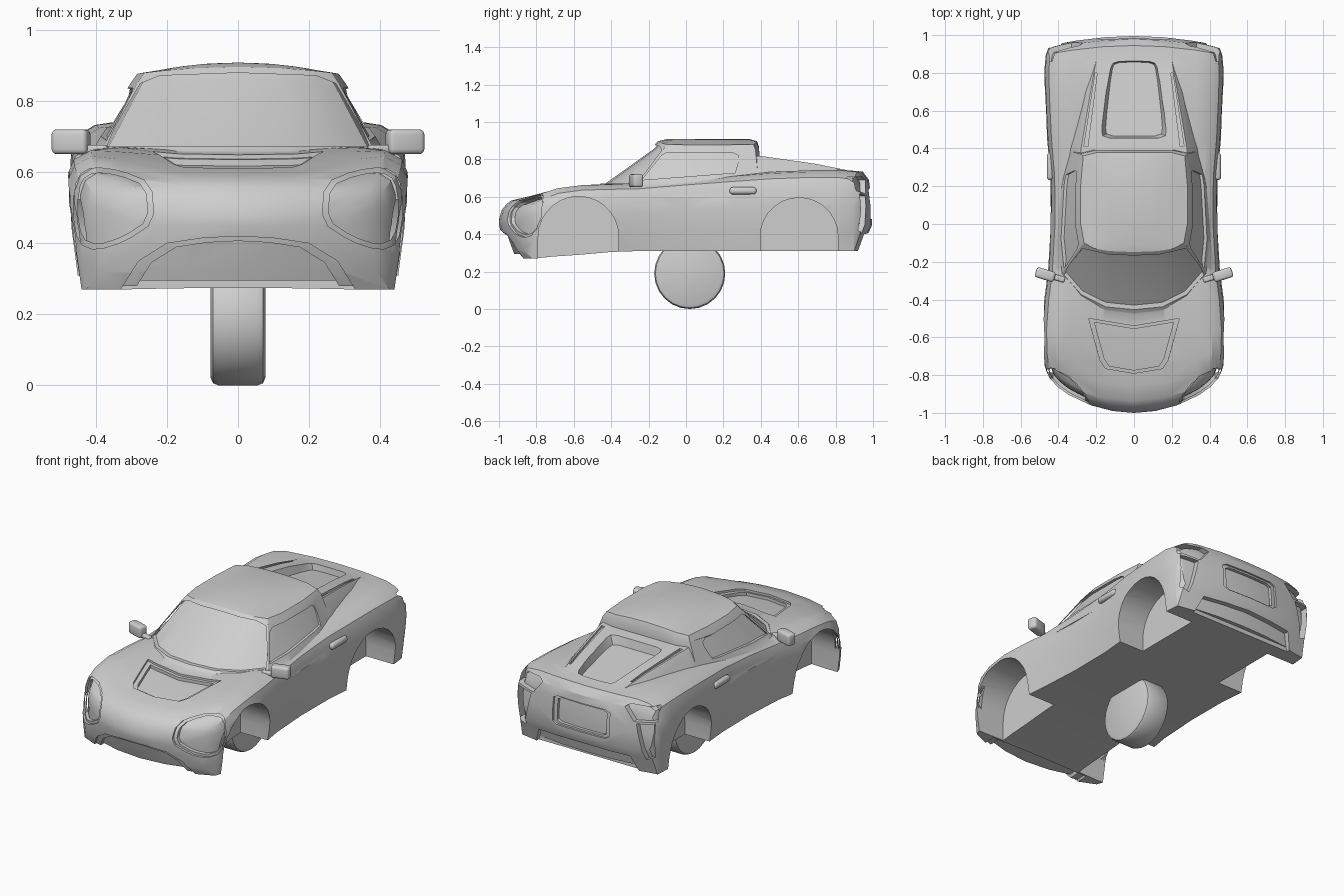
import bpy, bmesh, math
from mathutils import Vector

cube = bpy.data.objects.get("Cube")
if cube:
    bpy.data.objects.remove(cube, do_unlink=True)

grey = bpy.data.materials.new("body_grey")
grey.use_nodes = True
COLOUR = (0.62, 0.62, 0.62, 1)
grey.diffuse_color = COLOUR
grey.node_tree.nodes["Principled BSDF"].inputs["Base Color"].default_value = COLOUR


def make(name, bm):
    bmesh.ops.recalc_face_normals(bm, faces=bm.faces)
    mesh = bpy.data.meshes.new(name)
    bm.to_mesh(mesh)
    bm.free()
    mesh.materials.append(grey)
    ob = bpy.data.objects.new(name, mesh)
    bpy.context.collection.objects.link(ob)
    return ob


def boolean(target, tool, op="DIFFERENCE", keep=False):
    mod = target.modifiers.new("cut", "BOOLEAN")
    mod.object, mod.operation, mod.solver = tool, op, "EXACT"
    deps = bpy.context.evaluated_depsgraph_get()
    mesh = bpy.data.meshes.new_from_object(target.evaluated_get(deps))
    target.modifiers.clear()
    target.data = mesh
    if not keep:
        bpy.data.objects.remove(tool, do_unlink=True)


def smooth(ob, angle=28):
    bpy.ops.object.select_all(action="DESELECT")
    ob.select_set(True)
    bpy.context.view_layer.objects.active = ob
    bpy.ops.object.shade_smooth_by_angle(angle=math.radians(angle))


def loft(name, halves, inset):
    """Skin symmetric half sections (first and last point on x = 0)."""
    bm = bmesh.new()
    n = len(halves[0])
    rings = []
    for half in halves:
        right = [bm.verts.new(p) for p in half]
        left = [right[0]] + [bm.verts.new((-x, y, z)) for x, y, z in half[1:-1]] + [right[-1]]
        rings.append((right, left))
    for a, b in zip(rings, rings[1:]):
        for p, q in zip(a, b):
            for i in range(n - 1):
                bm.faces.new((p[i], p[i + 1], q[i + 1], q[i]))
    for ring in (rings[0], rings[-1]):
        for h in ring:
            for i in range(n // 2 - 1):
                bm.faces.new((h[i], h[i + 1], h[n - 2 - i], h[n - 1 - i]))
    bmesh.ops.recalc_face_normals(bm, faces=bm.faces)
    bm.normal_update()
    moves = [(v, v.normal * inset) for v in bm.verts]
    for v, d in moves:
        v.co -= d
    return make(name, bm)


def body_section(y, hw, zb, zs, zc, bend):
    d = zs - zb
    pts = [(0, zb), (.35, zb), (.7, zb), (.95, zb), (.985, zb + .3 * d), (1, zb + .58 * d),
           (.99, zb + .8 * d), (.95, zb + .93 * d), (.85, zs), (.7, (zs + zc) / 2 + .005),
           (.35, zc), (0, zc)]
    return [(x * hw, y + bend * x * x, z) for x, z in pts]


def cabin_ring(t, scale=1, crown=0, lift=0):
    belt = [(0, -.47), (.15, -.455), (.28, -.39), (.385, -.27), (.41, -.1),
            (.405, .2), (.36, .39), (.24, .4), (.12, .4), (0, .4)]
    top = [(0, -.16), (.13, -.155), (.22, -.14), (.275, -.11), (.295, 0),
           (.295, .2), (.28, .37), (.2, .39), (.1, .39), (0, .39)]
    out = []
    for (ax, ay), (bx, by) in zip(belt, top):
        x, y = ax + (bx - ax) * t, ay + (by - ay) * t
        z = .66 + .205 * t + lift + crown * (1 - (x / .3) ** 2)
        out.append((x * scale, .13 + (y - .13) * scale, z))
    return out


def shell(name, inset=0):
    """Whole outer form, optionally shrunk to act as the floor of the recesses."""
    lower = loft(name, [body_section(*s) for s in (
        (-1, .32, .45, .47, .48, .08), (-.985, .365, .39, .51, .53, .09),
        (-.96, .41, .32, .545, .56, .10), (-.935, .45, .27, .575, .58, .12),
        (-.85, .475, .27, .615, .60, .10), (-.74, .485, .28, .645, .62, .07),
        (-.58, .487, .29, .662, .645, .03), (-.4, .475, .305, .665, .664, 0),
        (-.25, .455, .31, .668, .67, 0), (0, .44, .31, .69, .68, 0),
        (.25, .442, .31, .71, .70, 0), (.45, .46, .31, .725, .73, 0),
        (.65, .47, .31, .733, .74, 0), (.82, .475, .31, .733, .745, -.01),
        (.945, .467, .31, .72, .735, -.05), (.978, .455, .41, .67, .69, -.05),
        (.995, .44, .45, .55, .56, -.05))], inset)
    cabin = loft("cabin", [cabin_ring(-.3), cabin_ring(0), cabin_ring(.93, 1, .015),
                           cabin_ring(1, .96, .02, .012), cabin_ring(1, .8, .025, .019)], inset)
    deck = loft("rear_deck", [
        [(0, y, .6), (wb / 2, y, .6), (wb, y, .6), (wb, y, .7),
         (wt + .015, y, zt - .02), (wt, y, zt), (wt / 2, y, zt), (0, y, zt)]
        for y, wb, wt, zt in ((.3, .36, .29, .825), (.4, .35, .28, .818),
                              (.7, .29, .23, .775), (.92, .23, .19, .73))], inset)
    boolean(lower, cabin, "UNION")
    boolean(lower, deck, "UNION")
    return lower


def rounded(pts, cut):
    """Cut the corners of a closed outline."""
    out = []
    for a, b in zip(pts, pts[1:] + pts[:1]):
        a, b = Vector(a), Vector(b)
        out += [a.lerp(b, cut), a.lerp(b, 1 - cut)]
    return out


def prism(outline, axis, lo, hi, pair=False, sym=False, cut=0, scale=1):
    if sym:
        outline = outline + [(-x, v) for x, v in reversed(outline) if x > 0]
    if cut:
        outline = rounded(outline, cut)
    points = [Vector(p) for p in outline]
    centre = sum(points, Vector((0, 0))) / len(points)
    outline = [centre + (p - centre) * scale for p in points]
    place = {"x": lambda u, v, d: (d, u, v), "y": lambda u, v, d: (u, d, v),
             "z": lambda u, v, d: (u, v, d)}[axis]
    bm = bmesh.new()
    for side in ((1, -1) if pair else (1,)):
        ends = []
        for d in (lo, hi):
            pts = [place(u, v, d) for u, v in outline]
            ends.append([bm.verts.new((x * side, y, z)) for x, y, z in pts])
            bm.faces.new(ends[-1])
        a, b = ends
        for i in range(len(a)):
            bm.faces.new((a[i - 1], a[i], b[i], b[i - 1]))
    return make("cutter", bm)


def carve(depth, cutters):
    """Sink panels into the body, their floors following its surface."""
    core = shell("core", depth)
    for cutter in cutters:
        boolean(cutter, core, keep=True)
        boolean(body, cutter)
    bpy.data.objects.remove(core, do_unlink=True)


body = shell("car_body")

# Panels with a stepped rim: headlights, grille, bonnet scoop, plate recess
stepped = [
    ([(.235, .46), (.245, .57), (.33, .605), (.41, .615), (.452, .59), (.467, .5),
      (.45, .4), (.4, .38), (.32, .405)], "y", -1.1, -.74, dict(pair=True, cut=.22)),
    ([(.39, .1), (.33, .27), (.28, .35), (.2, .4), (.1, .415), (0, .42)], "y", -1.1, -.8,
     dict(sym=True)),
    ([(0, -.79), (.15, -.765), (.18, -.72), (.24, -.5), (0, -.54)], "z", .5, .8, dict(sym=True)),
    ([(.185, .48), (.185, .645), (-.185, .645), (-.185, .48)], "y", .9, 1.1, dict(cut=.08)),
]
carve(.012, [prism(*panel, **options) for *panel, options in stepped])

# Shallow glass and the slits beside the rear deck
carve(.014, [
    prism([(.37, .672), (.345, .73), (.275, .85), (.22, .872), (0, .88)], "y", -.6, .05, sym=True),
    prism([(-.235, .69), (-.2, .735), (-.13, .822), (-.1, .838), (.25, .835), (.28, .82),
           (.28, .79), (.262, .728)], "x", .2, .6, pair=True),
    prism([(.265, .41), (.245, .41), (.195, .8), (.205, .8)], "z", .6, 1, pair=True),
])

# Inner floors of the stepped panels, tail lights and lower rear valance
carve(.03, [prism(*panel, scale=.87, **options) for *panel, options in stepped] + [
    prism([(.27, .69), (.3, .708), (.445, .705), (.455, .63), (.33, .615)], "y", .86, 1.1, pair=True),
    prism([(.345, .605), (.45, .615), (.445, .42), (.395, .4)], "y", .86, 1.1, pair=True),
    prism([(.36, .25), (.3, .4), (0, .41)], "y", .9, 1.1, sym=True),
])

# Rear deck well with sloping sides and floor
well = prism([(0, .44), (.19, .44), (.2, .5), (.155, .84), (.13, .88), (0, .885)],
             "z", .6, 1, sym=True, cut=.22)
for v in well.data.vertices:
    if v.co.z < .7:
        v.co.y = .66 + (v.co.y - .66) * .88
        v.co.x *= .76
        v.co.z = .765 - .14 * (v.co.y - .44)
    else:
        v.co.z = .87
boolean(body, well)

# Wheel arches
for y, r in ((-.575, .215), (.605, .208)):
    arch = [(y + r * math.cos(a), .387 + r * math.sin(a))
            for a in (math.pi * i / 14 for i in range(15))]
    boolean(body, prism([(y + r, .1)] + arch + [(y - r, .1)], "x", .27, .7, pair=True))
smooth(body)


def block(name, loc, size, bevel, turn=0):
    bpy.ops.mesh.primitive_cube_add(size=1, location=loc, rotation=(0, 0, turn))
    ob = bpy.context.object
    ob.name = name
    bm = bmesh.new()
    bm.from_mesh(ob.data)
    bmesh.ops.scale(bm, vec=size, verts=bm.verts)
    bmesh.ops.bevel(bm, geom=bm.edges, offset=bevel, segments=3, profile=.5, affect="EDGES")
    bm.to_mesh(ob.data)
    bm.free()
    ob.data.materials.append(grey)
    smooth(ob, 40)


# Door mirrors and handles
for side, label in ((1, "left"), (-1, "right")):
    block(label + "_mirror", (side * .47, -.268, .686), (.105, .055, .07), .014, side * .3)
    block(label + "_mirror_stem", (side * .405, -.285, .665), (.08, .03, .025), .008, side * .3)
    block(label + "_door_handle", (side * .444, .305, .632), (.034, .145, .038), .016)

# Single wheel: a bevelled drum with slightly sunken faces
bpy.ops.mesh.primitive_cylinder_add(vertices=24, radius=.19, depth=.154,
                                    location=(0, .02, .19), rotation=(0, math.pi / 2, 0))
wheel = bpy.context.object
wheel.name = "wheel"
bm = bmesh.new()
bm.from_mesh(wheel.data)
caps = [f for f in bm.faces if len(f.verts) > 4]
rims = list({e for f in caps for e in f.edges})
bmesh.ops.bevel(bm, geom=rims, offset=.022, segments=2, profile=.5, affect="EDGES")
bm.to_mesh(wheel.data)
bm.free()
wheel.data.materials.append(grey)
smooth(wheel, 40)
